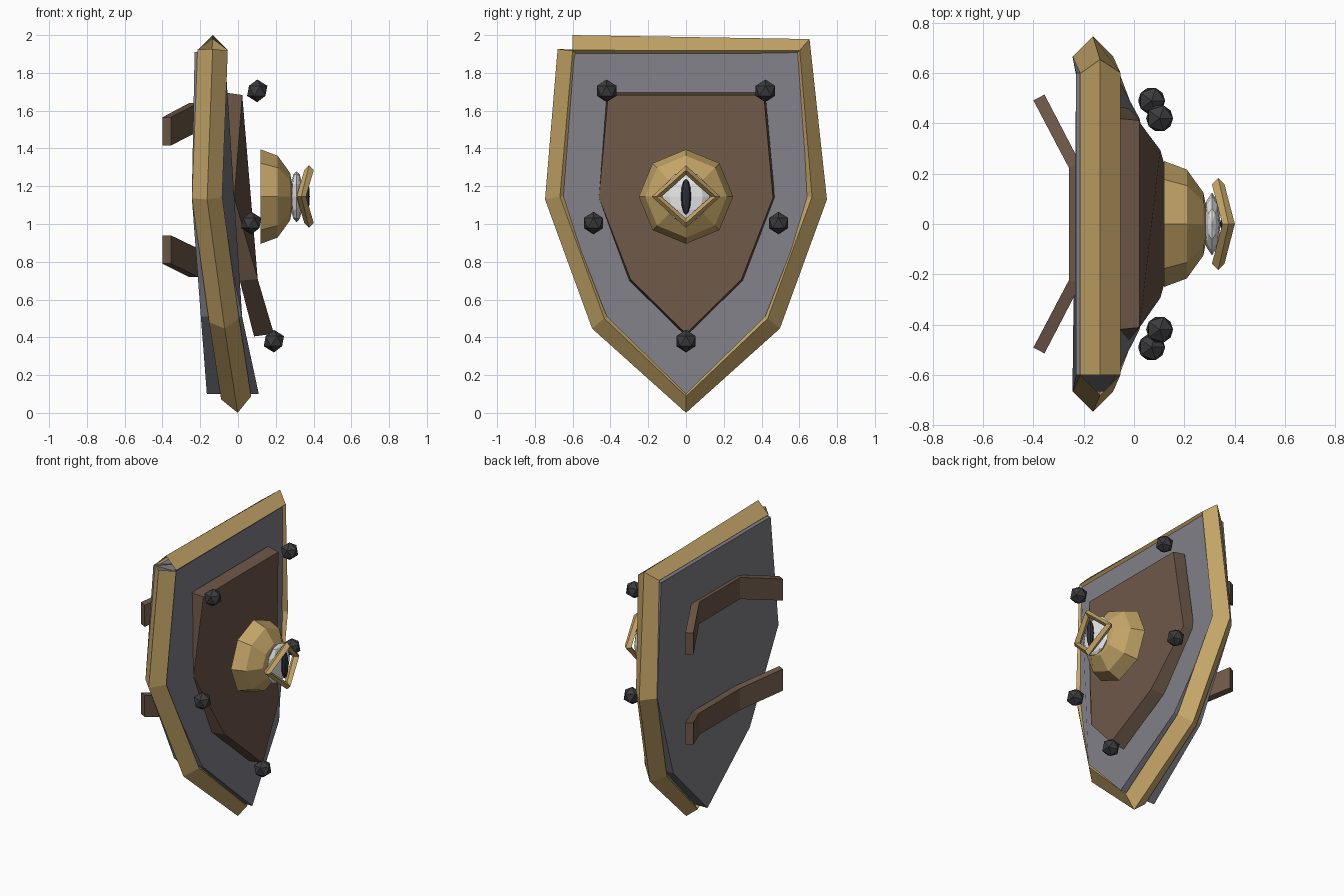
import bpy, bmesh, math
from mathutils import Vector, Matrix

if "Cube" in bpy.data.objects:
    bpy.data.objects.remove(bpy.data.objects["Cube"])


def material(name, r, g, b):
    m = bpy.data.materials.new(name)
    m.diffuse_color = (r, g, b, 1)
    m.use_nodes = True
    m.node_tree.nodes["Principled BSDF"].inputs["Base Color"].default_value = m.diffuse_color
    return m


STEEL = material("grey_steel", 0.21, 0.21, 0.24)
GOLD = material("pale_gold", 0.56, 0.38, 0.14)
LEATHER = material("brown_leather", 0.15, 0.095, 0.063)
IRON = material("dark_iron", 0.045, 0.045, 0.05)
WHITE = material("eye_white", 0.8, 0.8, 0.8)
BLACK = material("pupil_black", 0.025, 0.027, 0.035)


def finish(name, bm, mat):
    bmesh.ops.recalc_face_normals(bm, faces=bm.faces)
    me = bpy.data.meshes.new(name)
    bm.to_mesh(me)
    bm.free()
    me.materials.append(mat)
    ob = bpy.data.objects.new(name, me)
    bpy.context.collection.objects.link(ob)
    return ob


def mirrored(half):
    """Half outline (y, z) ending on y = 0, mirrored to a full loop."""
    return half + [(-y, z) for y, z in reversed(half) if y > 0]


def slab(name, half, front, back, mat, shrink=1.0):
    """Two bowed outlines joined; front/back are (x at centre, bow)."""
    pts = mirrored(half)
    bm = bmesh.new()
    loops = []
    for (x0, k), s in ((front, shrink), (back, 1.0)):
        loops.append([bm.verts.new((x0 - k * y * y, y * s, 1.1 + (z - 1.1) * s))
                      for y, z in pts])
    bm.faces.new(loops[0])
    bm.faces.new(loops[1][::-1])
    n = len(pts)
    for i in range(n):
        j = (i + 1) % n
        bm.faces.new((loops[0][i], loops[1][i], loops[1][j], loops[0][j]))
    return finish(name, bm, mat)


def tube(name, pts, radius, mat, cyclic=False):
    """Four-sided bar swept along a polyline."""
    cu = bpy.data.curves.new(name + "_path", 'CURVE')
    cu.dimensions = '3D'
    cu.fill_mode = 'FULL'
    cu.bevel_depth = radius
    cu.bevel_resolution = 0
    sp = cu.splines.new('POLY')
    sp.points.add(len(pts) - 1)
    for p, co in zip(sp.points, pts):
        p.co = (*co, 1)
    sp.use_cyclic_u = cyclic
    sp.use_smooth = False
    cu.materials.append(mat)
    ob = bpy.data.objects.new(name, cu)
    bpy.context.collection.objects.link(ob)
    bpy.ops.object.select_all(action='DESELECT')
    ob.select_set(True)
    bpy.context.view_layer.objects.active = ob
    bpy.ops.object.convert(target='MESH')
    return ob


def ball(name, centre, size, mat, ico=True):
    bm = bmesh.new()
    if ico:
        bmesh.ops.create_icosphere(bm, subdivisions=1, radius=1)
    else:
        bmesh.ops.create_uvsphere(bm, u_segments=8, v_segments=6, radius=1)
    bm.transform(Matrix.Translation(centre) @ Matrix.Diagonal((*size, 1)))
    return finish(name, bm, mat)


# shield plate and raised leather panel
slab("shield_plate", [(0.60, 1.91), (0.665, 1.14), (0.42, 0.51), (0, 0.10)],
     (0.11, 0.5), (-0.165, 0.18), STEEL)
slab("leather_panel", [(0.42, 1.695), (0.47, 1.14), (0.30, 0.70), (0, 0.405)],
     (0.19, 0.95), (0.085, 0.84), LEATHER, 0.98)

# gold rim, an open bar that starts and ends at one top corner
rim = mirrored([(0.60, 1.92), (0.667, 1.14), (0.43, 0.49), (0, 0.08)])
rim = [rim[-1]] + rim
tube("rim", [(-0.01 - 0.345 * y * y, y, z) for y, z in rim], 0.08, GOLD)

# studs
for i, (y, z) in enumerate(mirrored([(0.42, 1.705), (0.49, 1.005), (0, 0.38)])):
    ball(f"stud_{i + 1}", (0.19 - 0.5 * y * y, y, z), (0.06,) * 3, IRON)

# domed boss facing forward along x
bm = bmesh.new()
bmesh.ops.create_uvsphere(bm, u_segments=8, v_segments=6, radius=1)
bmesh.ops.bisect_plane(bm, geom=bm.verts[:] + bm.edges[:] + bm.faces[:],
                       plane_co=(0, 0, 0), plane_no=(0, 0, -1), clear_outer=True)
bmesh.ops.holes_fill(bm, edges=[e for e in bm.edges if e.is_boundary])
bm.transform(Matrix.Translation((0.12, 0, 1.145)) @ Matrix.Rotation(math.pi / 2, 4, 'Y')
             @ Matrix.Diagonal((0.25, 0.25, 0.18, 1)))
finish("boss", bm, GOLD)

# eye: ball, slit pupil and bent diamond lids
ball("eyeball", (0.31, 0, 1.145), (0.034, 0.125, 0.135), WHITE, False)
ball("pupil", (0.36, 0, 1.145), (0.02, 0.027, 0.095), BLACK, False)
tube("eyelids", [(0.335, -0.157, 1.145), (0.376, 0, 1.285),
                 (0.335, 0.157, 1.145), (0.376, 0, 1.005)], 0.025, GOLD, True)

# arm straps on the back
for name, z_end, z_mid in (("upper_strap", 1.49, 1.565), ("lower_strap", 0.865, 0.795)):
    path = [Vector(p) for p in ((-0.378, -0.503, z_end), (-0.235, -0.23, z_mid),
                                (-0.235, 0.23, z_mid), (-0.378, 0.503, z_end))]
    bm = bmesh.new()
    rings = []
    for i, p in enumerate(path):
        a = path[max(i - 1, 0)]
        b = path[min(i + 1, 3)]
        d = sum(((v.xy.normalized()) for v in (p - a, b - p) if v.length > 0), Vector((0, 0)))
        side = Vector((d.y, -d.x, 0)).normalized() * 0.025
        up = Vector((0, 0, 0.075))
        rings.append([bm.verts.new(p + q) for q in (side + up, side - up, -side - up, up - side)])
    for r, s in zip(rings, rings[1:]):
        for k in range(4):
            m = (k + 1) % 4
            bm.faces.new((r[k], r[m], s[m], s[k]))
    bm.faces.new(rings[0])
    bm.faces.new(rings[-1])
    finish(name, bm, LEATHER)
